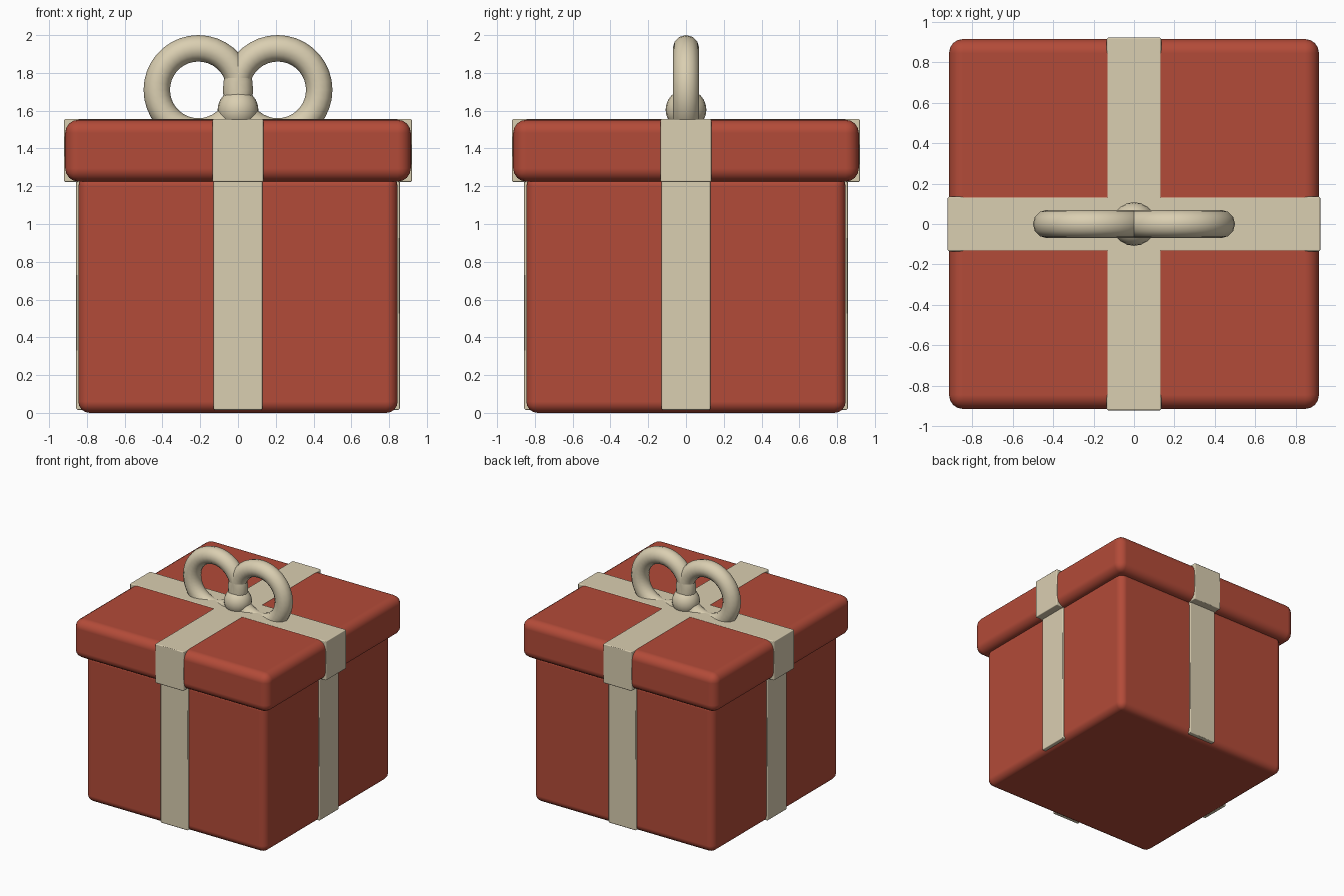
import bpy
import math

if "Cube" in bpy.data.objects:
    bpy.data.objects.remove(bpy.data.objects["Cube"])


def material(name, rgb):
    m = bpy.data.materials.new(name)
    m.diffuse_color = (*rgb, 1.0)
    m.use_nodes = True
    m.node_tree.nodes["Principled BSDF"].inputs["Base Color"].default_value = m.diffuse_color
    return m


RED = material("red_wrap", (0.45, 0.07, 0.04))
CREAM = material("cream_ribbon", (0.70, 0.62, 0.44))


def finish(name, mat, angle=40):
    ob = bpy.context.object
    ob.name = name
    ob.data.materials.append(mat)
    bpy.ops.object.shade_smooth_by_angle(angle=math.radians(angle))
    return ob


def box(name, half_x, half_y, z0, z1, bevel, segments, mat):
    """Bevelled box given by half widths and a height range."""
    bpy.ops.mesh.primitive_cube_add(size=2, location=(0, 0, (z0 + z1) / 2))
    bpy.context.object.scale = (half_x, half_y, (z1 - z0) / 2)
    bpy.ops.object.transform_apply(location=False, rotation=False, scale=True)
    ob = finish(name, mat)
    mod = ob.modifiers.new("rounded_edges", 'BEVEL')
    mod.width = bevel
    mod.segments = segments
    mod.harden_normals = True
    return ob


# Box body and overhanging lid
box("box_body", 0.845, 0.845, 0.0, 1.26, 0.06, 4, RED)
box("box_lid", 0.915, 0.915, 1.225, 1.552, 0.07, 4, RED)

# Ribbon bands crossing in both directions, around the body and the lid
box("body_ribbon_front_back", 0.13, 0.857, 0.015, 1.24, 0.008, 1, CREAM)
box("body_ribbon_left_right", 0.857, 0.13, 0.015, 1.24, 0.008, 1, CREAM)
box("lid_ribbon_front_back", 0.135, 0.922, 1.222, 1.557, 0.008, 1, CREAM)
box("lid_ribbon_left_right", 0.922, 0.135, 1.222, 1.557, 0.008, 1, CREAM)

# Two bow loops standing on the lid
for side, x in (("left", -0.21), ("right", 0.21)):
    bpy.ops.mesh.primitive_torus_add(
        location=(x, 0, 1.71), rotation=(math.pi / 2, 0, 0),
        major_radius=0.22, minor_radius=0.07,
        major_segments=36, minor_segments=12)
    finish("bow_loop_" + side, CREAM, 60)

# Knot between the loops
bpy.ops.mesh.primitive_uv_sphere_add(
    segments=20, ring_count=12, radius=0.108, location=(0, 0, 1.605))
finish("bow_knot", CREAM, 60)
